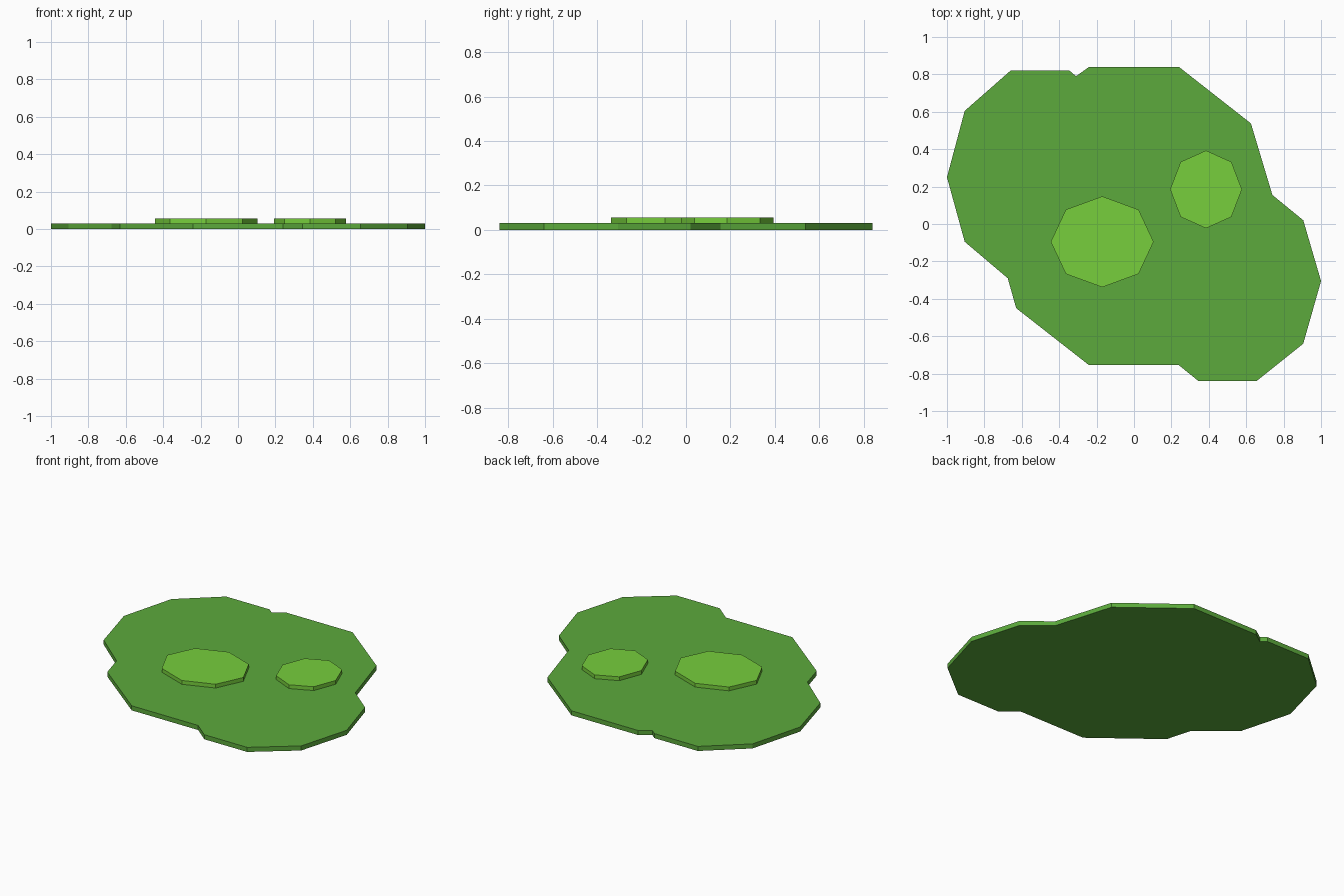
import bpy
import bmesh
from math import cos, sin, pi

cube = bpy.data.objects.get("Cube")
if cube:
    bpy.data.objects.remove(cube, do_unlink=True)


def make_material(name, rgb):
    mat = bpy.data.materials.new(name)
    mat.use_nodes = True
    mat.diffuse_color = (*rgb, 1)
    bsdf = next(n for n in mat.node_tree.nodes if n.type == "BSDF_PRINCIPLED")
    bsdf.inputs["Base Color"].default_value = (*rgb, 1)
    bsdf.inputs["Roughness"].default_value = 0.9
    return mat


def slab(name, outline, bottom, top, mat):
    """Extrude a flat outline into a slab with flat faces."""
    bm = bmesh.new()
    face = bm.faces.new([bm.verts.new((x, y, bottom)) for x, y in outline])
    result = bmesh.ops.extrude_face_region(bm, geom=[face], use_keep_orig=True)
    for item in result["geom"]:
        if isinstance(item, bmesh.types.BMVert):
            item.co.z = top
    bmesh.ops.recalc_face_normals(bm, faces=bm.faces)
    mesh = bpy.data.meshes.new(name)
    bm.to_mesh(mesh)
    bm.free()
    mesh.materials.append(mat)
    obj = bpy.data.objects.new(name, mesh)
    bpy.context.scene.collection.objects.link(obj)
    return obj


def octagon(cx, cy, rx, ry):
    return [(cx + rx * cos(i * pi / 4), cy + ry * sin(i * pi / 4))
            for i in range(8)]


grass = make_material("grass green", (0.107, 0.402, 0.045))
light_grass = make_material("light grass green", (0.184, 0.620, 0.045))

# Ground patch: lobed outline, clockwise from the right-hand tip
ground_outline = [
    (-1, .25), (-.905, .605), (-.66, .82), (-.345, .82), (-.31, .79),
    (-.24, .84), (.24, .84), (.625, .538), (.74, .155), (.905, .02),
    (1, -.305), (.905, -.64), (.655, -.84), (.345, -.84), (.24, -.755),
    (-.24, -.755), (-.63, -.45), (-.675, -.29), (-.905, -.095),
]
slab("ground_patch", ground_outline, 0, .03, grass)

# Raised lighter tufts
slab("large_light_patch", octagon(-.17, -.095, .275, .243), .03, .055, light_grass)
slab("small_light_patch", octagon(.385, .185, .192, .208), .03, .055, light_grass)
